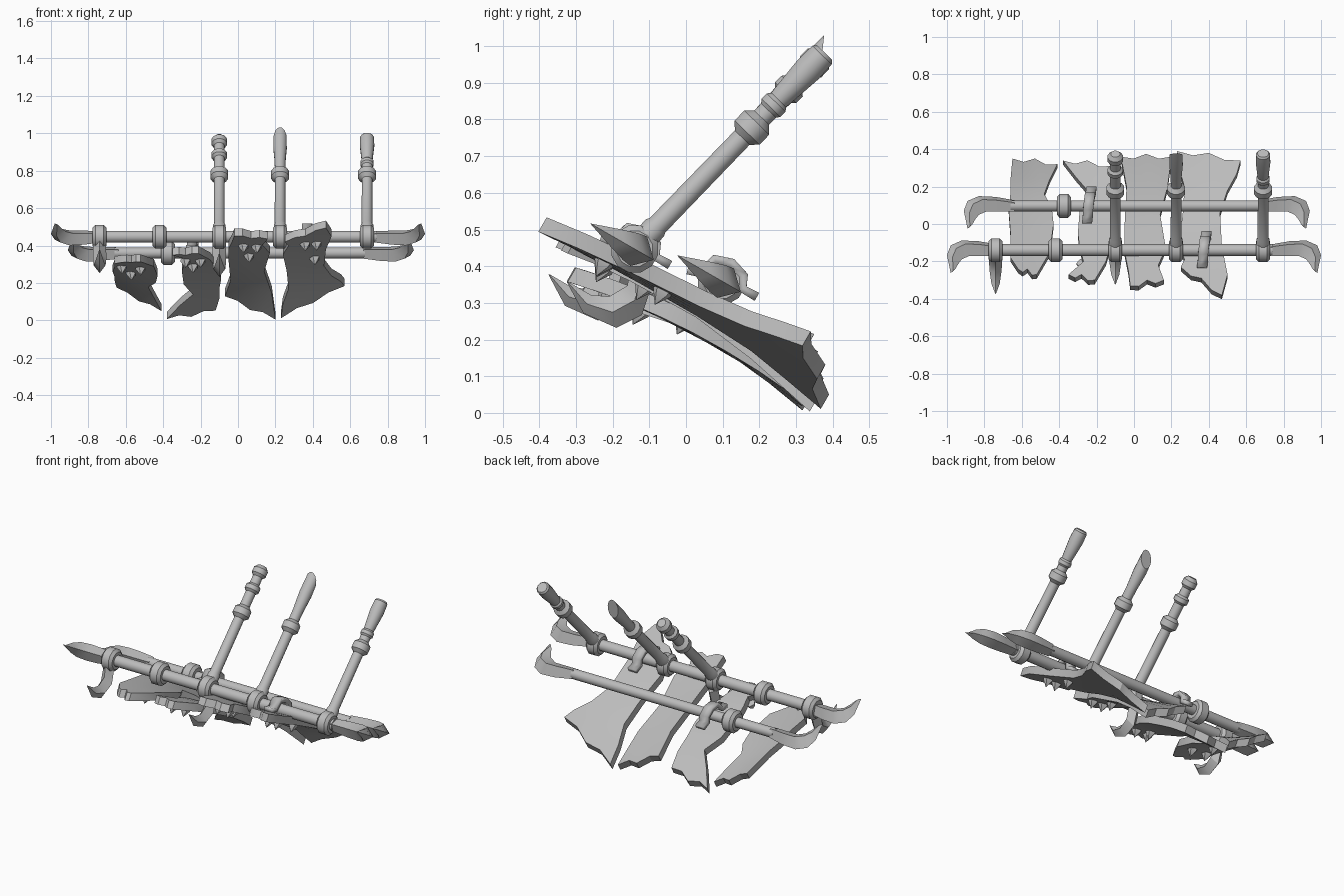
import bpy
import bmesh
import math
from mathutils import Vector

cube = bpy.data.objects.get("Cube")
if cube:
    bpy.data.objects.remove(cube)

grey = bpy.data.materials.new("plain grey")
grey.use_nodes = True
grey.diffuse_color = (0.5, 0.5, 0.5, 1)
grey.node_tree.nodes["Principled BSDF"].inputs["Base Color"].default_value = grey.diffuse_color

FRONT_BAR = Vector((0, -.14, .447))
REAR_BAR = Vector((0, .097, .36))
POST_DIRECTION = Vector((0, .695, .719))
SLOPE = Vector((0, .87, -.5))        # direction the rack leans along
SLOPE_UP = Vector((0, .5, .87))
SIDE = Vector((1, 0, 0))


def add_object(name, bm, smooth=True):
    bmesh.ops.remove_doubles(bm, verts=bm.verts, dist=1e-5)
    bmesh.ops.recalc_face_normals(bm, faces=bm.faces)
    mesh = bpy.data.meshes.new(name)
    bm.to_mesh(mesh)
    bm.free()
    mesh.materials.append(grey)
    obj = bpy.data.objects.new(name, mesh)
    bpy.context.collection.objects.link(obj)
    if smooth:
        bpy.ops.object.select_all(action='DESELECT')
        obj.select_set(True)
        bpy.context.view_layer.objects.active = obj
        bpy.ops.object.shade_smooth_by_angle(angle=math.radians(32))
    return obj


def bridge(bm, rings):
    """Skin a row of closed rings and cap both ends."""
    count = len(rings[0])
    for a, b in zip(rings, rings[1:]):
        for i in range(count):
            j = (i + 1) % count
            bm.faces.new((a[i], a[j], b[j], b[i]))
    bm.faces.new(rings[0][::-1])
    bm.faces.new(rings[-1])


def lathe(name, origin, direction, profile, sides=12, slant=0.0):
    """Turn (distance, radius) pairs about an axis; slant tilts the last ring."""
    turn = direction.to_track_quat('Z', 'Y')
    bm = bmesh.new()
    rings = []
    for k, (dist, radius) in enumerate(profile):
        ring = []
        for i in range(sides):
            a = math.tau * (i + .5) / sides
            tilt = slant * math.sin(a) if k == len(profile) - 1 else 0
            local = Vector((radius * math.cos(a), radius * math.sin(a), dist + tilt))
            ring.append(bm.verts.new(origin + turn @ local))
        rings.append(ring)
    bridge(bm, rings)
    return add_object(name, bm)


def fang(name, place, across, stations):
    """Loft a diamond section between an outer and an inner edge."""
    bm = bmesh.new()
    rings = []
    for outer_u, outer_v, inner_u, inner_v, half in stations:
        outer, inner = place(outer_u, outer_v), place(inner_u, inner_v)
        middle = (outer + inner) / 2
        points = (outer, middle + across * half, inner, middle - across * half)
        rings.append([bm.verts.new(p) for p in points])
    bridge(bm, rings)
    return add_object(name, bm)


def collar(centre, size, taper=.025):
    return [(centre - taper, .029), (centre - taper * .5, size),
            (centre + taper * .5, size), (centre + taper, .029)]


# Long bars
lathe("front_bar", FRONT_BAR - SIDE * .74, SIDE, [(0, .033), (1.48, .033)])
lathe("rear_bar", REAR_BAR - SIDE * .66, SIDE, [(0, .03), (1.34, .03)])

# Curved blades on the bar ends
BLADE = [(0, -.035, 0, .035, .035), (.1, -.055, .09, .035, .043), (.19, -.06, .15, .035, .046),
         (.25, -.03, .19, .055, .042), (.27, .03, .21, .085, .028), (.25, .14, .225, .115, .004)]
for label, bar, ends in (("front", FRONT_BAR, (-.73, .73)), ("rear", REAR_BAR, (-.64, .67))):
    for start in ends:
        sign = math.copysign(1, start)
        fang(label + ("_left" if sign > 0 else "_right") + "_blade",
             lambda u, v: bar + SIDE * (start + sign * u) - SLOPE * v,
             SLOPE_UP, BLADE)

# Bevelled rings around the bars
RING = [(-.037, .05), (-.022, .066), (.022, .066), (.037, .05)]
for x in (-.74, -.42, -.1, .225, .69):
    lathe("front_ring", FRONT_BAR + SIDE * x, SIDE, RING)
lathe("rear_ring", REAR_BAR + SIDE * -.375, SIDE, RING)

# Hooked fangs hanging in front of two rings
HOOK = [(.01, -.04, -.06, -.02, .035), (-.03, -.16, -.07, -.08, .036), (-.1, -.195, -.12, -.11, .032),
        (-.19, -.155, -.17, -.105, .022), (-.235, -.07, -.23, -.07, .002)]
for x, shift in ((-.74, Vector((0, 0, 0))), (-.1, Vector((0, .05, -.02)))):
    fang("hook", lambda u, v: FRONT_BAR + shift + SIDE * x + Vector((0, u, v)), SIDE, HOOK)

# Three leaning posts
SHAFT = [(0, .035), (.08, .035), (.09, .03)] + collar(.46, .049, .038)
lathe("knobbed_post", FRONT_BAR + SIDE * -.1, POST_DIRECTION,
      SHAFT + collar(.605, .042) + [(.675, .028), (.69, .042), (.72, .042), (.74, .025)])
lathe("slanted_post", FRONT_BAR + SIDE * .225, POST_DIRECTION,
      SHAFT + [(.56, .03), (.66, .037), (.735, .035)], slant=.045)
lathe("flared_post", FRONT_BAR + SIDE * .69, POST_DIRECTION,
      SHAFT + collar(.545, .037, .02) + [(.58, .031), (.68, .04), (.735, .038), (.745, .03)])

# Strap clamps over the bars, set slightly askew
STRAP = [(-.095, -.02), (-.06, -.01), (-.045, .042), (0, .056), (.045, .042), (.06, .01), (.105, .01)]
for bar, x in ((REAR_BAR, -.24), (FRONT_BAR, .375)):
    bm = bmesh.new()
    rows = [[bm.verts.new(bar + SIDE * (x + dx + u * .12) + SLOPE * u + SLOPE_UP * w) for dx in (-.027, .027)]
            for u, w in STRAP]
    for a, b in zip(rows, rows[1:]):
        bm.faces.new((a[0], a[1], b[1], b[0]))
    clamp = add_object("strap_clamp", bm)
    thick = clamp.modifiers.new("thickness", 'SOLIDIFY')
    thick.thickness = .025
    thick.offset = 0


def slab(name, rows, corners, bow, studs):
    """Ragged twisted slab: rows of left and right edge points, rear to front."""
    front_l, front_r, rear_l, rear_r = corners
    low = min(r[0] for r in rows)
    high = max(r[2] for r in rows)

    def surface(x, y):
        s = (x - low) / (high - low) - .5
        t = (y + .35) / .74
        middle = (front_l + front_r) / 2 * (1 - t) + (rear_l + rear_r) / 2 * t
        twist = (front_r - front_l) * (1 - t) + (rear_r - rear_l) * t * abs(t)
        return Vector((x, y, middle + twist * s + bow * 4 * t * (1 - t)))

    columns = 5
    bm = bmesh.new()
    grid = []
    for k, (xl, yl, xr, yr) in enumerate(rows):
        line = []
        for c in range(columns):
            f = c / (columns - 1)
            ragged = .015 * math.sin(c * math.pi * .75) if k in (0, len(rows) - 1) else 0
            line.append(bm.verts.new(surface(xl + (xr - xl) * f, yl + (yr - yl) * f - ragged)))
        grid.append(line)
    for a, b in zip(grid, grid[1:]):
        for c in range(columns - 1):
            bm.faces.new((a[c], b[c], b[c + 1], a[c + 1]))
    # Give the sheet its thickness downwards
    top = list(bm.faces)
    extruded = bmesh.ops.extrude_face_region(bm, geom=top, use_keep_orig=True)
    lower = [g for g in extruded["geom"] if isinstance(g, bmesh.types.BMVert)]
    bmesh.ops.translate(bm, verts=lower, vec=SLOPE_UP * -.045)
    add_object(name, bm)
    # Pointed studs underneath
    for x, y in studs:
        lathe(name + "_stud", surface(x, y) - SLOPE_UP * .04, -SLOPE_UP,
              [(0, .028), (.012, .028), (.05, .001)], sides=5)


slab("right_outer_slab",
     [(-.65, .35, -.41, .32), (-.66, .24, -.45, .24), (-.66, .17, -.48, .16), (-.67, .08, -.44, .09),
      (-.66, -.06, -.43, 0), (-.66, -.18, -.45, -.15), (-.62, -.24, -.52, -.27)],
     (.36, .36, .215, .035), .045, [(-.62, -.1), (-.57, .02), (-.52, -.1)])
slab("right_inner_slab",
     [(-.38, .34, -.12, .31), (-.31, .25, -.1, .22), (-.24, .17, -.1, .13), (-.29, .08, -.09, .04),
      (-.3, -.05, -.1, -.05), (-.29, -.13, -.13, -.13), (-.27, -.2, -.15, -.2), (-.35, -.27, -.21, -.3)],
     (.41, .41, .005, .035), .05, [(-.28, -.19), (-.2, -.19), (-.24, -.12)])
slab("left_inner_slab",
     [(-.07, .36, .2, .36), (-.04, .2, .18, .2), (-.05, 0, .14, .05), (-.05, -.15, .17, -.13),
      (-.03, -.25, .13, -.22), (-.02, -.33, .16, -.3)],
     (.5, .49, .15, .015), .04, [(.03, -.2), (.1, -.2), (.06, -.09)])
slab("left_outer_slab",
     [(.23, .39, .57, .34), (.24, .3, .55, .27), (.27, .2, .5, .18), (.26, .05, .46, .06),
      (.24, -.1, .47, -.12), (.27, -.19, .5, -.27), (.25, -.23, .47, -.38)],
     (.51, .525, .05, .2), .02, [(.36, -.2), (.42, -.2), (.41, -.04)])
